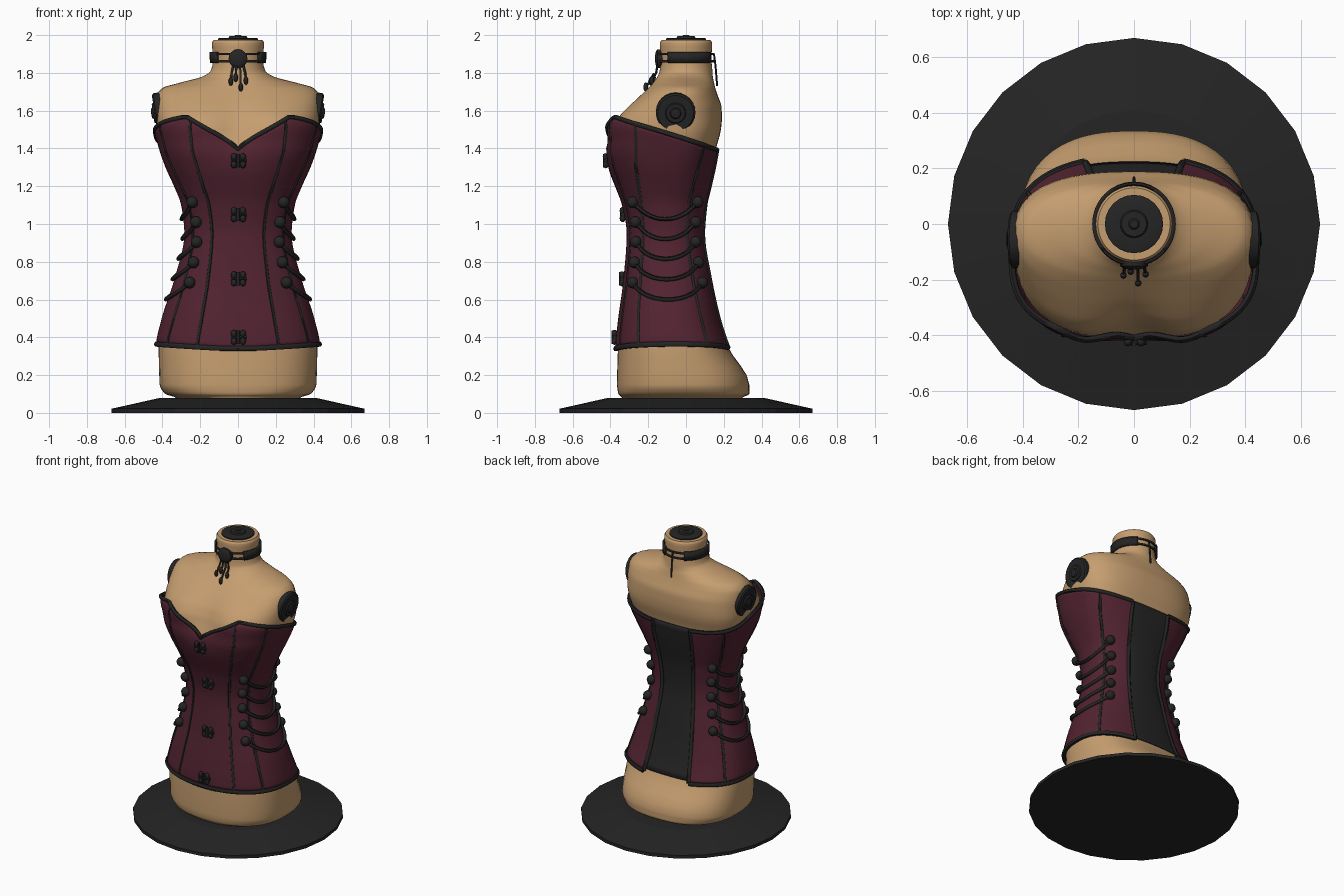
import bpy, bmesh, math
from math import sin, cos, pi, radians, exp
from mathutils import Vector

if "Cube" in bpy.data.objects:
    bpy.data.objects.remove(bpy.data.objects["Cube"])


def material(name, r, g, b):
    m = bpy.data.materials.new(name)
    m.diffuse_color = (r, g, b, 1)
    m.use_nodes = True
    m.node_tree.nodes["Principled BSDF"].inputs["Base Color"].default_value = m.diffuse_color
    return m


TAN = material("tan_fabric", 0.56, 0.34, 0.16)
WINE = material("wine_satin", 0.085, 0.017, 0.031)
BLACK = material("black", 0.018, 0.018, 0.018)

# torso sections: z, half width, front y, back y, centre y, roundness exponent
ROWS = [
    (.08, .33, -.34, .30, 0, 2.4), (.10, .385, -.358, .335, -.02, 2.5),
    (.15, .415, -.365, .335, -.03, 2.5), (.35, .42, -.36, .222, -.05, 2.5),
    (.5, .39, -.345, .172, -.07, 2.4), (.7, .325, -.318, .13, -.09, 2.3),
    (.95, .27, -.30, .094, -.1, 2.2), (1.1, .287, -.325, .105, -.1, 2.3),
    (1.2, .325, -.362, .125, -.09, 2.4), (1.3, .37, -.40, .145, -.08, 2.5),
    (1.4, .405, -.42, .16, -.06, 2.7), (1.5, .43, -.41, .185, -.05, 2.7),
    (1.56, .435, -.38, .19, -.05, 2.6), (1.62, .437, -.32, .188, -.05, 2.5),
    (1.68, .43, -.25, .168, -.04, 2.4), (1.72, .40, -.205, .155, -.03, 2.2),
    (1.75, .30, -.175, .148, -.02, 2), (1.78, .19, -.152, .142, -.01, 2),
    (1.81, .145, -.14, .14, 0, 2), (1.87, .132, -.135, .135, 0, 2),
    (1.96, .138, -.138, .138, 0, 2), (1.975, .13, -.13, .13, 0, 2)]


def slope(i, k):
    if i == 0 or i == len(ROWS) - 1:
        return 0
    a = (ROWS[i][k] - ROWS[i-1][k]) / (ROWS[i][0] - ROWS[i-1][0])
    b = (ROWS[i+1][k] - ROWS[i][k]) / (ROWS[i+1][0] - ROWS[i][0])
    return 2*a*b/(a+b) if a*b > 0 else 0


def section(z):
    z = min(max(z, ROWS[0][0]), ROWS[-1][0])
    i = max(j for j in range(len(ROWS) - 1) if ROWS[j][0] <= z)
    h = ROWS[i+1][0] - ROWS[i][0]
    u = (z - ROWS[i][0]) / h
    return [(1+2*u)*(1-u)**2*ROWS[i][k] + u*(1-u)**2*h*slope(i, k)
            + u*u*(3-2*u)*ROWS[i+1][k] + u*u*(u-1)*h*slope(i+1, k) for k in range(1, 6)]


def surf(t, z, off=0.0):
    """Point on the torso: t = 0 is the front, positive t turns to +x."""
    w, yf, yb, yc, n = section(z)
    c, s = cos(t), sin(t)
    depth = (yc - yf if c > 0 else yb - yc) + off
    r = (abs(s/(w+off))**n + abs(c/depth)**n) ** (-1/n)
    x, y = r*s, yc - r*c
    if c > 0:
        y += .05*exp(-((z-1.52)/.13)**2) * exp(-(x/.13)**2)
    return Vector((x, y, z))


def corset(t, z, extra=0.0):
    return surf(t, z, .014 + extra + .3*max(0, z-1.45)*max(0, cos(t)))


def top_edge(t):
    p = corset(t, 1.5)
    if cos(t) > 0 and abs(p.x) < .29:
        return 1.395 + .175*(abs(p.x)/.29)**.85
    return 1.57 - .3*max(0, p.y + .40)


def low_edge(t):
    return .352 - .012*cos(2*t)


def finish(ob, mat, angle=40):
    ob.data.materials.append(mat)
    bpy.ops.object.select_all(action='DESELECT')
    ob.select_set(True)
    bpy.context.view_layer.objects.active = ob
    bpy.ops.object.shade_smooth_by_angle(angle=radians(angle))
    return ob


def mesh_object(name, verts, faces, mat, angle=40):
    me = bpy.data.meshes.new(name)
    me.from_pydata(verts, [], faces)
    ob = bpy.data.objects.new(name, me)
    bpy.context.collection.objects.link(ob)
    return finish(ob, mat, angle)


def patch(name, t0, t1, lo, hi, fn, mat, nt, nz, thick=.01):
    verts = []
    for j in range(nz + 1):
        for i in range(nt + 1):
            t = t0 + (t1-t0)*i/nt
            verts.append(fn(t, lo(t) + (hi(t)-lo(t))*j/nz))
    faces = [(j*(nt+1)+i, j*(nt+1)+i+1, (j+1)*(nt+1)+i+1, (j+1)*(nt+1)+i)
             for j in range(nz) for i in range(nt)]
    ob = mesh_object(name, verts, faces, mat)
    m = ob.modifiers.new("thickness", 'SOLIDIFY')
    m.thickness, m.offset = thick, -1
    return ob


def tube(name, pts, radius, closed=False, n=6):
    cu = bpy.data.curves.new(name, 'CURVE')
    cu.dimensions = '3D'
    cu.bevel_depth, cu.bevel_resolution, cu.use_fill_caps = radius, 1, True
    sp = cu.splines.new('POLY')
    sp.points.add(len(pts) - 1)
    for q, p in zip(sp.points, pts):
        q.co = (*p, 1)
    sp.use_cyclic_u = closed
    tmp = bpy.data.objects.new(name, cu)
    bpy.context.collection.objects.link(tmp)
    me = bpy.data.meshes.new_from_object(tmp.evaluated_get(bpy.context.evaluated_depsgraph_get()))
    bpy.data.objects.remove(tmp)
    ob = bpy.data.objects.new(name, me)
    bpy.context.collection.objects.link(ob)
    me.materials.clear()
    return finish(ob, BLACK, 60)


def lathe(name, prof, n, loc, axis=(0, 0, 1), mat=BLACK, angle=35):
    """Spin (radius, height) points about an axis, capped at both ends."""
    rot = Vector((0, 0, 1)).rotation_difference(Vector(axis))
    verts = [Vector(loc) + rot @ Vector((r*cos(2*pi*i/n), r*sin(2*pi*i/n), h))
             for r, h in prof for i in range(n)]
    faces = [(j*n+i, j*n+(i+1) % n, (j+1)*n+(i+1) % n, (j+1)*n+i)
             for j in range(len(prof)-1) for i in range(n)]
    faces += [tuple(reversed(range(n))), tuple(range((len(prof)-1)*n, len(prof)*n))]
    return mesh_object(name, verts, faces, mat, angle)


def bead(name, loc, r, stretch=1.0, n=12):
    prof = [(r*max(.02, sin(pi*k/8)), -r*stretch*cos(pi*k/8)) for k in range(9)]
    return lathe(name, prof, n, loc, angle=80)


# stand
lathe("stand_base", [(.67, 0), (.67, .022), (.41, .08), (.05, .08)], 24, (0, 0, 0), angle=5)

# torso with neck
N = 64
levels = [a[0] + (b[0]-a[0])*k/4 for a, b in zip(ROWS, ROWS[1:]) for k in range(4)] + [ROWS[-1][0]]
tv = [surf(2*pi*i/N, z) for z in levels for i in range(N)]
tf = [(j*N+i, j*N+(i+1) % N, (j+1)*N+(i+1) % N, (j+1)*N+i)
      for j in range(len(levels)-1) for i in range(N)]
tf += [tuple(reversed(range(N))), tuple(range((len(levels)-1)*N, len(levels)*N))]
mesh_object("torso", tv, tf, TAN, 50)

# neck cap and arm caps
lathe("neck_cap", [(.105, .965), (.105, .982), (.095, .986), (.05, .986), (.045, .994),
                   (.02, .994), (.015, 1.0)], 24, (0, 0, 1))
for s in (-1, 1):
    lathe("arm_cap", [(.105, -.03), (.105, .012), (.095, .02), (.055, .02), (.05, .028),
                      (.03, .028), (.025, .036), (.01, .038)], 24,
          (s*.422, -.055, 1.59), (s, 0, -.15))

# corset body and back panel
TB = radians(147)
patch("corset", -TB, TB, low_edge, top_edge, corset, WINE, 120, 40, .012)
patch("back_panel", TB - .05, 2*pi - TB + .05, lambda t: .36, lambda t: 1.40,
      lambda t, z: surf(t, z, .007), BLACK, 16, 30, .006)

# corset trims and seams
ts = [-TB + 2*TB*i/120 for i in range(121)]
tube("top_trim", [corset(t, top_edge(t), -.003) for t in ts], .013)
tube("bottom_trim", [corset(t, low_edge(t), -.003) for t in ts], .015)
for s in (-1, 1):
    for deg, r in ((36, .011), (62, .011), (113, .011), (147, .014)):
        t = s*radians(deg)
        lo, hi = low_edge(t), top_edge(t)
        tube("seam", [corset(t, lo + (hi-lo)*k/30, -.005) for k in range(31)], r)

# side buttons with draped cords
for s in (-1, 1):
    for z in (1.115, 1.01, .905, .797, .69):
        a, b = radians(53), radians(123)
        for t in (a, b):
            bead("button", corset(s*t, z, .012), .031)
        tube("draped_cord", [corset(s*(a+(b-a)*k/14), z - .09*(1-(k/7-1)**2), .01)
                             for k in range(15)], .011)

# front clasps
for z in (1.335, 1.05, .71, .40):
    y = corset(0, z, .008).y
    for dx in (-.022, .026):
        for dz in (-.02, .02):
            bead("clasp_bead", (dx, y, z+dz), .016, 1.25, 8)
    tube("clasp_bar", [(-.035, y, z), (.045, y, z)], .011)
    tube("clasp_pin", [(0, y-.008, z-.035), (0, y-.008, z+.035)], .008)

# choker
for z in (1.862, 1.9):
    tube("choker_cord", [surf(2*pi*k/32, z, .01) for k in range(32)], .007, True)
for a, b in ((50, 150), (-150, -50)):
    patch("choker_band", radians(a), radians(b), lambda t: 1.852, lambda t: 1.91,
          lambda t, z: surf(t, z, .016), BLACK, 14, 1, .014)
lathe("choker_medallion", [(.05, -.02), (.05, .008), (.04, .016), (.02, .02)], 16,
      (0, -.143, 1.875), (0, -1, 0))
tube("choker_tail", [(0, .148, 1.9), (0, .156, 1.84), (0, .165, 1.73)], .006)

# pendants resting on the chest
for x, z in ((-.038, 1.755), (-.012, 1.775), (.015, 1.725), (.042, 1.76)):
    p = surf(math.atan2(x, .2), z, .018)
    p.x = x
    tube("pendant_cord", [(x*.6, -.15, 1.85), (x*.9, -.158, 1.80), p], .006)
    bead("pendant_drop", p, .012, 2.0, 8)
